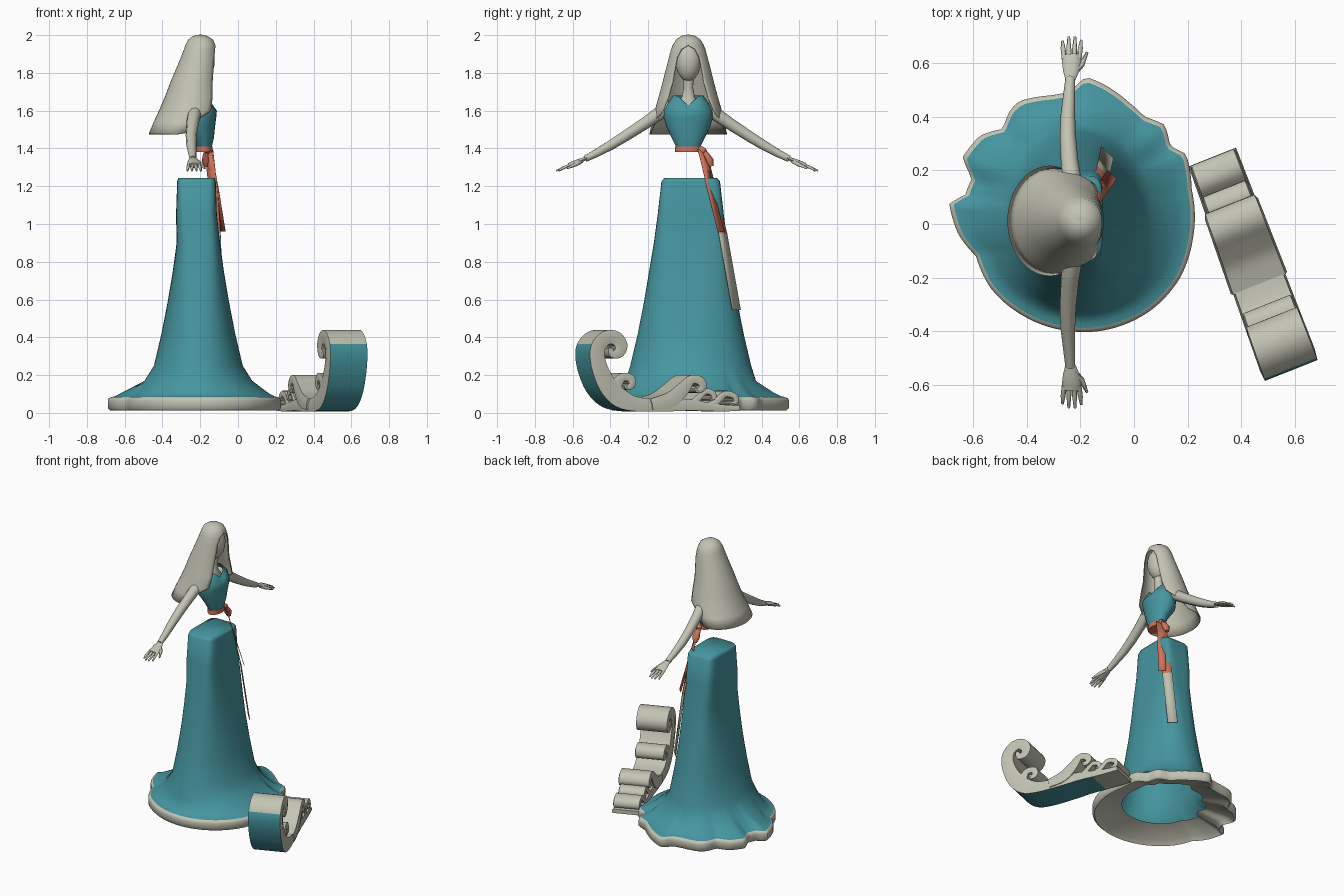
import bpy, bmesh, math
from mathutils import Vector

def material(name, rgb):
    m = bpy.data.materials.new(name)
    m.diffuse_color = (*rgb, 1)
    return m

TEAL = material("teal_cloth", (0.061, 0.305, 0.352))
GREY = material("pale_grey", (0.546, 0.546, 0.456))
ORANGE = material("orange_ribbon", (0.644, 0.171, 0.102))

def make(name, verts, faces, mats, angle=40, rule=None, solid=0, merge=0):
    me = bpy.data.meshes.new(name)
    me.from_pydata([tuple(v) for v in verts], [], faces)
    for m in mats:
        me.materials.append(m)
    if rule:
        for p in me.polygons:
            p.material_index = rule(p.index)
    bm = bmesh.new()
    bm.from_mesh(me)
    if merge:
        bmesh.ops.remove_doubles(bm, verts=bm.verts, dist=merge)
    bmesh.ops.recalc_face_normals(bm, faces=bm.faces)
    bm.to_mesh(me)
    bm.free()
    for p in me.polygons:
        p.use_smooth = True
    me.set_sharp_from_angle(angle=math.radians(angle))
    ob = bpy.data.objects.new(name, me)
    bpy.context.collection.objects.link(ob)
    if solid:
        mod = ob.modifiers.new("thickness", 'SOLIDIFY')
        mod.thickness, mod.offset = solid, 0
    return ob

def loft(name, rings, mats, closed=True, caps=(False, False), **kw):
    n = len(rings[0])
    verts = [v for r in rings for v in r]
    faces = []
    for i in range(len(rings) - 1):
        for j in range(n if closed else n - 1):
            k = (j + 1) % n
            faces.append((i*n + j, i*n + k, (i+1)*n + k, (i+1)*n + j))
    if caps[0]:
        faces.append(tuple(range(n))[::-1])
    if caps[1]:
        faces.append(tuple(range(len(verts) - n, len(verts))))
    return make(name, verts, faces, mats, **kw)

def ellipse(z, cx, cy, rx, ry, n=24, power=2):
    """Ellipse; a higher power makes it boxier."""
    ring = []
    for j in range(n):
        c, s = math.cos(2*math.pi*j/n), math.sin(2*math.pi*j/n)
        f = (abs(c)**power + abs(s)**power)**(-1/power)
        ring.append(Vector((cx + rx*f*c, cy + ry*f*s, z)))
    return ring

def spline(pts, steps):
    """Catmull-Rom through points of any dimension."""
    p = [Vector(q) for q in pts]
    p = [2*p[0] - p[1]] + p + [2*p[-1] - p[-2]]
    out = []
    for i in range(1, len(p) - 2):
        a, b, c, d = p[i-1:i+3]
        for s in range(steps):
            t = s / steps
            out.append(0.5*(2*b + (c-a)*t + (2*a - 5*b + 4*c - d)*t*t + (3*b - a - 3*c + d)*t**3))
    return out + [p[-2]]

def tube(name, pts, radii, mat, flat=1.0, n=10):
    """Tapered tube; flat scales the radius in the vertical direction."""
    pts = [Vector(p) for p in pts]
    rings = []
    for i, p in enumerate(pts):
        d = (pts[min(i+1, len(pts)-1)] - pts[max(i-1, 0)]).normalized()
        side = d.cross(Vector((0, 0, 1))).normalized()
        up = side.cross(d)
        rings.append([p + radii[i]*(side*math.cos(a) + up*flat*math.sin(a))
                      for a in (2*math.pi*j/n for j in range(n))])
    return loft(name, rings, [mat], caps=(True, True), angle=60)

def strip(name, pts, width, half, mats, rule=None):
    w = Vector(width).normalized()*half
    rings = [[Vector(p) - w, Vector(p) + w] for p in pts]
    return loft(name, rings, mats, closed=False, rule=rule, solid=0.002)

# Skirt: boxy waist flowing into an unevenly ruffled hem
N = 132
CX, CY = -0.215, 0.03
OUTLINE = [(.215, .13), (.195, .26), (.135, .29), (.115, .37), (.04, .4), (-.02, .455), (-.11, .52), (-.18, .55),
           (-.24, .49), (-.31, .48), (-.425, .46), (-.46, .43), (-.49, .355), (-.575, .33), (-.64, .25), (-.605, .17),
           (-.63, .11), (-.69, .075), (-.655, -.04), (-.59, -.12), (-.535, -.24), (-.41, -.345), (-.24, -.4),
           (-.13, -.4), (.06, -.325), (.17, -.205), (.22, -.055)]
polar = sorted((math.atan2(y - CY, x - CX) % (2*math.pi), math.hypot(x - CX, y - CY)) for x, y in OUTLINE)
polar = [(polar[-1][0] - 2*math.pi, polar[-1][1])] + polar + [(polar[0][0] + 2*math.pi, polar[0][1])]

def hem(scale, z):
    ring = []
    for j in range(N):
        a = 2*math.pi*j/N
        i = next(k for k in range(len(polar) - 1) if polar[k][0] <= a <= polar[k+1][0])
        (a0, r0), (a1, r1) = polar[i], polar[i+1]
        r = scale*(r0 + (r1 - r0)*(a - a0)/(a1 - a0))
        ring.append(Vector((CX + r*math.cos(a), CY + r*math.sin(a), z)))
    return ring

skirt = [(1.243, .025, .097, .14, 6), (1.225, .025, .102, .155, 6), (1.05, .025, .108, .175, 5),
         (.9, .025, .115, .195, 4), (.75, .025, .135, .22, 3), (.6, .025, .16, .245, 2.5),
         (.42, .025, .195, .28, 2.2), (.25, .025, .235, .32, 2), (.17, .025, .285, .345, 2)]
loft("skirt", [ellipse(z, -0.22 + 0.01*(z < 1), cy, rx, ry, N, p) for z, cy, rx, ry, p in skirt]
     + [hem(0.85, 0.105), hem(0.92, 0.088), hem(0.965, 0.083)], [TEAL], caps=(True, False), angle=120)
# Hem edge and grey lining beneath
loft("hem_band", [hem(0.965, 0.083), hem(0.99, 0.077), hem(1, 0.065), hem(1, 0.025), hem(0.97, 0.012),
                  hem(0.9, 0.04), hem(0.58, 0.085)], [GREY], angle=60)

# Bodice with a shallow V neckline
body = [(1.4, -0.178, 0.012, 0.038, 0.06), (1.46, -0.187, 0.012, 0.06, 0.09), (1.52, -0.205, 0.012, 0.084, 0.118),
        (1.565, -0.202, 0.012, 0.087, 0.13), (1.6, -0.2, 0.012, 0.088, 0.128), (1.64, -0.205, 0.012, 0.078, 0.108)]
rings = [ellipse(*b) for b in body]
top = ellipse(1.68, -0.21, 0.012, 0.06, 0.08)
for ring, low, rise in ((rings[-1], 1.61, 0.03), (top, 1.628, 0.052)):
    for v in ring:
        if v.x > -0.205:
            v.z = low + rise*min(1, abs(v.y - 0.012)/0.06)
loft("bodice", rings + [top], [TEAL], caps=(True, False), angle=60)

# Chest, neck and head
loft("neck", [ellipse(*r) for r in [(1.6, -0.205, 0.012, 0.05, 0.08), (1.635, -0.205, 0.012, 0.046, 0.065),
     (1.67, -0.203, 0.012, 0.03, 0.035), (1.72, -0.195, 0.012, 0.024, 0.026), (1.8, -0.19, 0.012, 0.026, 0.028)]],
     [GREY], caps=(True, True), angle=60)
head = [(1.755, .012, .015), (1.77, .032, .035), (1.8, .052, .055), (1.84, .062, .067),
        (1.88, .064, .07), (1.92, .055, .06), (1.95, .034, .038), (1.965, .008, .01)]
loft("head", [ellipse(z, -0.187, 0.012, rx, ry) for z, rx, ry in head], [GREY], caps=(True, True), angle=60)

# Long open-fronted hair: z, centre x, radii, half opening angle
hair = [(2.0, -0.2, 0.002, 0.002, 0), (1.993, -0.2, 0.035, 0.035, 0), (1.975, -0.198, 0.063, 0.062, 0),
        (1.945, -0.199, 0.077, 0.08, 0), (1.925, -0.2, 0.083, 0.088, 0.4), (1.88, -0.205, 0.095, 0.1, 0.62),
        (1.75, -0.233, 0.122, 0.133, 0.66), (1.67, -0.242, 0.143, 0.155, 0.74), (1.6, -0.252, 0.163, 0.175, 0.85),
        (1.54, -0.285, 0.158, 0.19, 1.1), (1.475, -0.314, 0.156, 0.203, 1.35)]
rings = []
for z, cx, rx, ry, a in hair:
    rings.append([Vector((cx + rx*math.cos(t), 0.012 + ry*math.sin(t), z + (0.025*max(0, math.cos(t)) if z < 1.6 else 0)))
                  for t in (a + (2*math.pi - 2*a)*j/32 for j in range(33))])
loft("hair", rings, [GREY], closed=False, angle=70, solid=0.006, merge=0.003)

# Arms and hands, mirrored about the body's centre plane
for s, side in ((1, "left"), (-1, "right")):
    def P(x, y, z):
        return (x, 0.006 + s*y, z)
    tube(side + "_arm", [P(-0.215, 0.085, 1.625), P(-0.23, 0.14, 1.59), P(-0.24, 0.22, 1.535), P(-0.247, 0.32, 1.47),
         P(-0.247, 0.4, 1.42), P(-0.242, 0.48, 1.375), P(-0.238, 0.54, 1.345)],
         [0.028, 0.037, 0.033, 0.03, 0.027, 0.022, 0.018], GREY)
    tube(side + "_hand", [P(-0.238, 0.53, 1.35), P(-0.235, 0.565, 1.335), P(-0.233, 0.6, 1.32), P(-0.234, 0.625, 1.31)],
         [0.018, 0.03, 0.036, 0.033], GREY, flat=0.42)
    for i in range(4):
        x = -0.26 + 0.018*i
        y = (0.677, 0.693, 0.693, 0.68)[i]
        tube(side + "_finger", [P(x, 0.61, 1.315), P(x*1.2 + 0.047, 0.65, 1.3), P(x*1.3 + 0.071, y, 1.282)],
             [0.01, 0.009, 0.005], GREY, n=6)
    tube(side + "_thumb", [P(-0.225, 0.56, 1.335), P(-0.195, 0.59, 1.315), P(-0.175, 0.635, 1.295)],
         [0.014, 0.011, 0.005], GREY, n=6)

# Belt, bow and hanging ribbons
loft("belt", [ellipse(z, -0.18, 0.012, rx, rx + 0.024) for z, rx in ((1.38, .036), (1.38, .045), (1.41, .045), (1.41, .036))],
     [ORANGE], caps=(True, True))
W = (0.7, -0.7, 0)
tube("bow_knot", [(-0.165, 0.06, 1.395), (-0.16, 0.08, 1.393), (-0.16, 0.1, 1.385)], [0.012, 0.02, 0.014], ORANGE, n=8)
tube("bow_loop", [(-0.165, 0.08, 1.39), (-0.165, 0.105, 1.37), (-0.165, 0.125, 1.335), (-0.165, 0.135, 1.305)],
     [0.012, 0.02, 0.027, 0.014], ORANGE, flat=0.8, n=8)
strip("short_ribbon", [(-0.16, 0.085, 1.395), (-0.122, 0.125, 1.2), (-0.083, 0.185, 0.96)], W, 0.024, [ORANGE])
strip("long_ribbon", [(-0.155, 0.085, 1.395), (-0.13, 0.14, 1.17), (-0.115, 0.195, 0.95), (-0.1, 0.267, 0.545)],
      W, 0.032, [ORANGE, GREY], rule=lambda i: int(i > 1))

# Curling wave train: thick strokes drawn in side profile (y, z, thickness), swept across its width
def wave(name, pts, steps=4, teal=None, widen=1.0):
    path = spline(pts, steps)
    rings = []
    for i, (y, z, th) in enumerate(path):
        d = path[min(i+1, len(path)-1)] - path[max(i-1, 0)]
        nrm = Vector((-d.y, d.x)).normalized()*th/2
        ring = []
        for v, k in ((-.93, 1), (.93, 1), (1, 0), (.95, -1), (-.95, -1), (-1, 0)):
            yy, zz = y + k*nrm.x, max(0.004, z + k*nrm.y)
            yc = yy - 0.04
            hw = (0.1 - 0.02*yc)*widen
            ring.append(Vector((0.385 - 0.37*yc + 0.93*hw*v, yc + 0.37*hw*v, zz)))
        rings.append(ring)
    rule = None
    if teal:
        rule = lambda f: int(f < 6*(len(path) - 1) and f % 6 == 3 and teal[0] <= f//6 < teal[1])
    loft(name, rings, [GREY, TEAL], caps=(True, True), rule=rule, angle=50)

wave("wave_main", [(-.4, .345, .02), (-.385, .312, .04), (-.35, .32, .055), (-.34, .36, .065), (-.37, .397, .072),
     (-.42, .397, .075), (-.462, .35, .078), (-.465, .28, .08), (-.44, .2, .09), (-.4, .13, .1), (-.34, .075, .1),
     (-.25, .045, .075), (-.1, .04, .065), (.02, .042, .06), (.12, .032, .045), (.2, .026, .036), (.29, .024, .028)],
     teal=(24, 56))
wave("wave_curl_large", [(-.37, .07, .07), (-.365, .14, .06), (-.335, .187, .045), (-.29, .185, .042), (-.278, .152, .036),
     (-.302, .135, .028), (-.318, .152, .015)], widen=0.95)
wave("wave_curl_middle", [(-.18, .045, .06), (-.08, .07, .08), (-.015, .125, .07), (.03, .175, .048), (.075, .172, .045),
     (.095, .14, .038), (.07, .118, .028), (.05, .135, .015)], widen=1.08)
wave("wave_curl_small", [(.04, .045, .04), (.075, .08, .032), (.115, .115, .03), (.155, .1, .028), (.155, .072, .022),
     (.135, .08, .012)], widen=0.92)
wave("wave_curl_end", [(.13, .035, .04), (.17, .06, .034), (.215, .1, .032), (.265, .09, .03), (.275, .06, .026),
     (.25, .05, .02), (.238, .065, .012)], widen=0.95)
